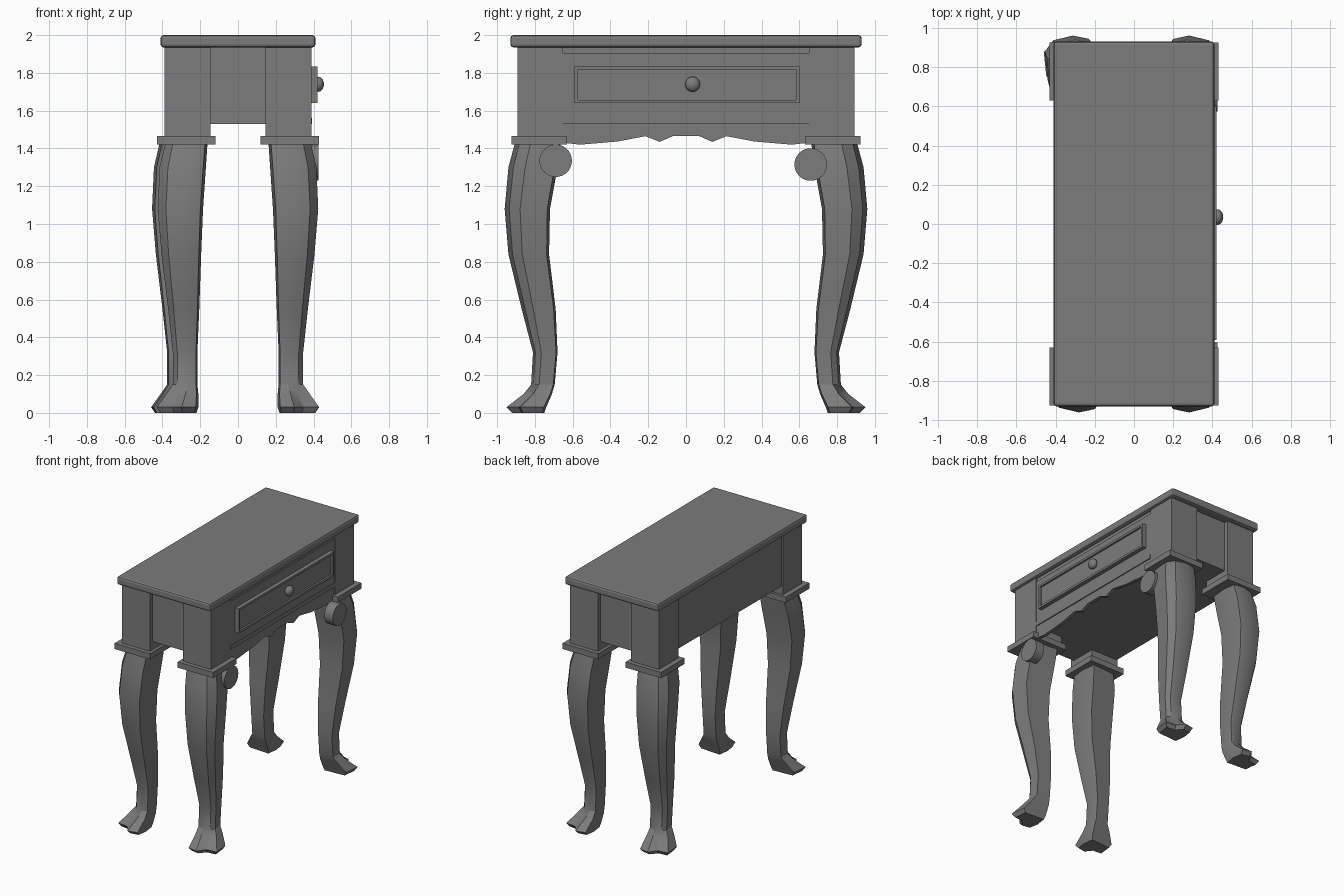
import bpy, bmesh, math
from mathutils import Matrix, Vector

cube = bpy.data.objects.get("Cube")
if cube:
    bpy.data.objects.remove(cube, do_unlink=True)

grey = bpy.data.materials.new("plain grey")
grey.use_nodes = True
COLOUR = (0.2, 0.2, 0.2, 1)
grey.diffuse_color = COLOUR
grey.node_tree.nodes["Principled BSDF"].inputs["Base Color"].default_value = COLOUR


def finish(bm, name, smooth=False):
    bmesh.ops.recalc_face_normals(bm, faces=bm.faces)
    mesh = bpy.data.meshes.new(name)
    bm.to_mesh(mesh)
    bm.free()
    mesh.materials.append(grey)
    obj = bpy.data.objects.new(name, mesh)
    bpy.context.collection.objects.link(obj)
    if smooth:
        bpy.ops.object.select_all(action='DESELECT')
        obj.select_set(True)
        bpy.context.view_layer.objects.active = obj
        bpy.ops.object.shade_smooth_by_angle(angle=math.radians(30))
    return obj


def box_mesh(x, y, z):
    bm = bmesh.new()
    size = [b - a for a, b in (x, y, z)]
    mid = [(a + b) / 2 for a, b in (x, y, z)]
    bmesh.ops.create_cube(bm, size=1, matrix=Matrix.Translation(mid) @ Matrix.Diagonal((*size, 1)))
    return bm


def box(name, x, y, z, bevel=0):
    obj = finish(box_mesh(x, y, z), name)
    if bevel:
        mod = obj.modifiers.new("bevel", 'BEVEL')
        mod.width = bevel
        mod.segments = 2
    return obj


def span(sign, a, b):
    return tuple(sorted((sign * a, sign * b)))


# Table top and body
box("table_top", (-0.41, 0.41), (-0.93, 0.93), (1.935, 2.0), 0.016)
box("body", (-0.38, 0.38), (-0.86, 0.86), (1.53, 1.94))
box("drawer_side_panel", (0.37, 0.388), (-0.66, 0.66), (1.56, 1.905))
box("drawer_side_ledge", (0.37, 0.393), (-0.65, 0.65), (1.53, 1.56))

# Scalloped apron below the drawer
half = [(0.07, 1.465), (0.14, 1.435), (0.215, 1.465), (0.36, 1.437), (0.56, 1.42), (0.65, 1.43)]
edge = [(-y, z) for y, z in reversed(half)] + half
bm = bmesh.new()
outline = [(0.65, 1.54), (-0.65, 1.54)]
face = bm.faces.new([bm.verts.new((0.36, y, z)) for y, z in edge + outline])
extruded = bmesh.ops.extrude_face_region(bm, geom=[face])
bmesh.ops.translate(bm, vec=(0.025, 0, 0),
                    verts=[v for v in extruded["geom"] if isinstance(v, bmesh.types.BMVert)])
finish(bm, "scalloped_apron")

# Drawer front with a raised rim
bm = box_mesh((0.38, 0.42), (-0.59, 0.60), (1.64, 1.835))
bm.faces.ensure_lookup_table()
front = max(bm.faces, key=lambda f: f.calc_center_median().x)
bmesh.ops.inset_individual(bm, faces=[front], thickness=0.025)
rim = bmesh.ops.extrude_face_region(bm, geom=[front])
bmesh.ops.translate(bm, vec=(-0.015, 0, 0),
                    verts=[v for v in rim["geom"] if isinstance(v, bmesh.types.BMVert)])
bmesh.ops.delete(bm, geom=[f for f in bm.faces if f == front], context='FACES_ONLY')
finish(bm, "drawer_front")

# Drawer knob and its stem
TURN = Matrix.Rotation(math.pi / 2, 4, 'Y')
bm = bmesh.new()
bmesh.ops.create_uvsphere(bm, u_segments=20, v_segments=10, radius=0.04,
                          matrix=Matrix.Translation((0.425, 0.035, 1.74)) @ Matrix.Diagonal((0.75, 1, 1, 1)) @ TURN)
finish(bm, "drawer_knob", True)

# Leg sections: height, inner x, outer x, inner y, outer y
SECTIONS = [
    (1.45, 0.16, 0.38, 0.66, 0.90),
    (1.30, 0.17, 0.415, 0.68, 0.94),
    (1.08, 0.185, 0.425, 0.72, 0.96),
    (0.84, 0.195, 0.405, 0.725, 0.94),
    (0.55, 0.205, 0.37, 0.69, 0.87),
    (0.32, 0.215, 0.345, 0.68, 0.81),
    (0.15, 0.215, 0.345, 0.695, 0.82),
    (0.10, 0.21, 0.38, 0.71, 0.86),
    (0.03, 0.21, 0.43, 0.74, 0.95),
    (0.00, 0.22, 0.41, 0.75, 0.92),
]
# Outline of a leg section as fractions of its width and depth
OUTLINE = [(0.06, 0), (0, 0.5), (0.06, 0.93), (0.4, 1), (0.82, 0.9), (1, 0.66), (0.94, 0.06)]


def leg(name, sx, sy, shift):
    bm = bmesh.new()
    rings = []
    for z, xi, xo, yi, yo in SECTIONS:
        ring = []
        for i, (u, v) in enumerate(OUTLINE):
            notch = 0.2 if i == 4 and z < 0.12 else 0  # gap between the toes
            x = xi + (xo - xi) * (u - notch) + shift
            y = yi + (yo - yi) * (v - notch)
            ring.append(bm.verts.new((sx * x, sy * y, z)))
        rings.append(ring)
    count = len(OUTLINE)
    for a, b in zip(rings, rings[1:]):
        for i in range(count):
            j = (i + 1) % count
            bm.faces.new((a[i], a[j], b[j], b[i]))
    bm.faces.new(rings[0])
    bm.faces.new(rings[-1])
    return finish(bm, name, True)


# Corner posts, collars and legs
for sx, side in ((1, "left"), (-1, "right")):
    for sy, end in ((-1, "front"), (1, "back")):
        tag = f"{end}_{side}"
        box(f"{tag}_post", span(sx, 0.145, 0.39), span(sy, 0.65, 0.892), (1.44, 1.94))
        box(f"{tag}_collar", span(sx, 0.12, 0.43), span(sy, 0.63, 0.925), (1.42, 1.465))
        leg(f"{tag}_leg", sx, sy, 0.03 if (sx, sy) == (-1, 1) else 0)

# Round bosses beside the knees on the drawer side
for name, y, z in (("front_boss", -0.69, 1.335), ("back_boss", 0.66, 1.315)):
    bm = bmesh.new()
    bmesh.ops.create_cone(bm, cap_ends=True, segments=32, radius1=0.086, radius2=0.086, depth=0.075,
                          matrix=Matrix.Translation((0.388, y, z)) @ TURN)
    finish(bm, name, True)
